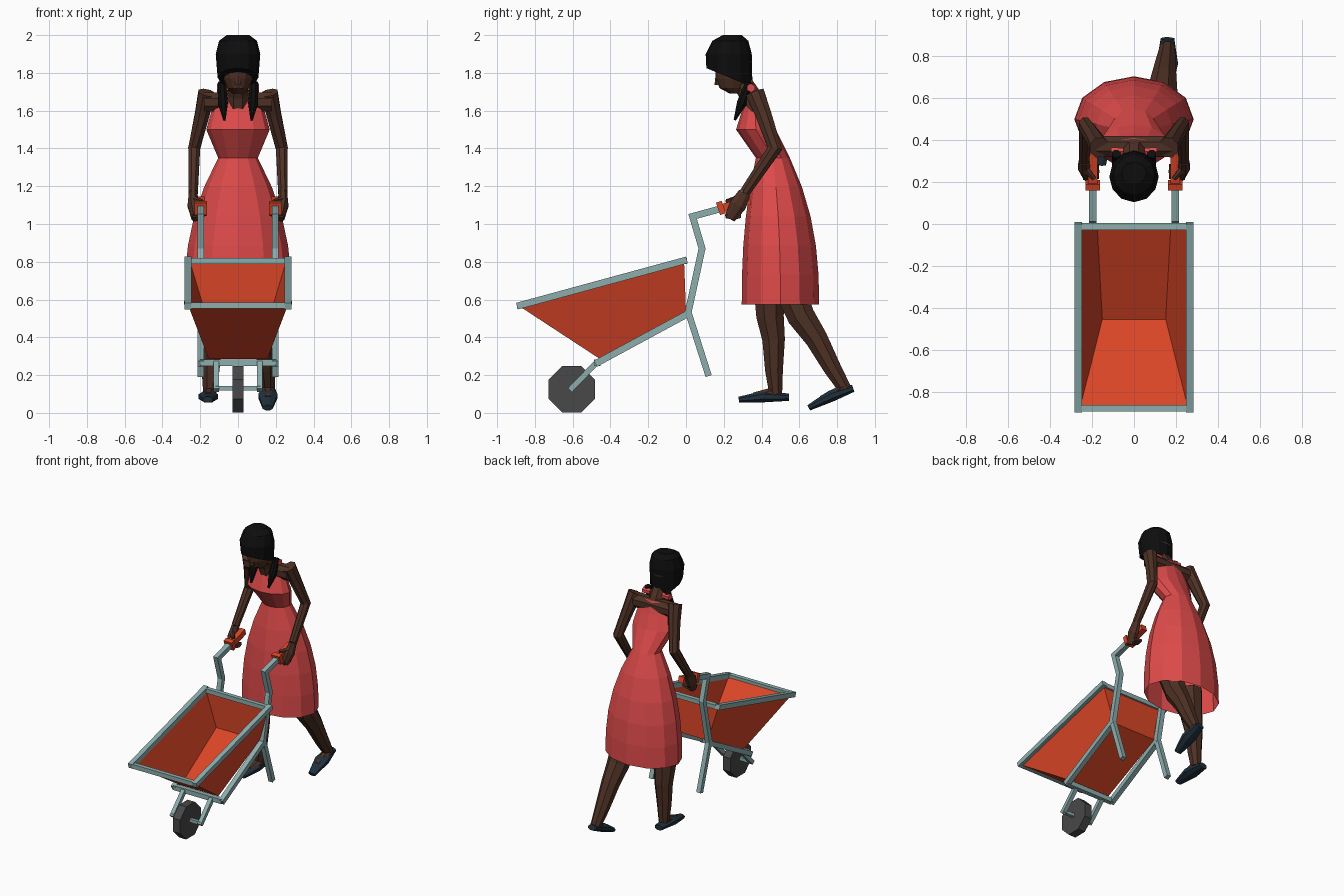
import bpy
import bmesh
import math
from mathutils import Vector

old = bpy.data.objects.get("Cube")
if old:
    bpy.data.objects.remove(old, do_unlink=True)

X_AXIS, Y_AXIS, Z_AXIS = Vector((1, 0, 0)), Vector((0, 1, 0)), Vector((0, 0, 1))
SIDES = (("right", -1), ("left", 1))
BOTH_ENDS = (0, -1)


def material(name, *rgb):
    mat = bpy.data.materials.new(name)
    mat.use_nodes = True
    mat.diffuse_color = (*rgb, 1)
    shader = mat.node_tree.nodes["Principled BSDF"]
    shader.inputs["Base Color"].default_value = (*rgb, 1)
    return mat


skin = material("dark brown skin", .075, .03, .018)
red = material("coral red cloth", .74, .07, .07)
orange = material("orange paint", .7, .06, .02)
steel = material("grey green steel", .27, .42, .42)
rubber = material("dark grey rubber", .065, .065, .065)
black = material("black hair", .004, .004, .004)
navy = material("dark navy leather", .014, .03, .045)


def loft(name, rings, mat, caps=BOTH_ENDS):
    """Join rings of points with faces and close the listed ends."""
    bm = bmesh.new()
    loops = [[bm.verts.new(point) for point in ring] for ring in rings]
    for low, high in zip(loops, loops[1:]):
        for k in range(len(low)):
            bm.faces.new((low[k - 1], low[k], high[k], high[k - 1]))
    for end in caps:
        bm.faces.new(loops[end])
    bmesh.ops.recalc_face_normals(bm, faces=bm.faces[:])
    mesh = bpy.data.meshes.new(name)
    bm.to_mesh(mesh)
    bm.free()
    mesh.materials.append(mat)
    part = bpy.data.objects.new(name, mesh)
    bpy.context.collection.objects.link(part)
    return part


def sweep(name, path, start, end, mat, sides=8, flat=1, swell=0):
    """Tapered bar along a path, with mitred corners."""
    points = [Vector(p) for p in path]
    last = len(points) - 1
    rings = []
    for i, point in enumerate(points):
        before = (point - points[i - 1]).normalized() if i else None
        after = (points[i + 1] - point).normalized() if i < last else before
        before = before or after
        along = (before + after).normalized()
        across = Y_AXIS if abs(along.x) > .9 else X_AXIS
        up = along.cross(across).normalized()
        side = up.cross(along)
        share = i / last
        radius = start + (end - start) * share
        radius *= (1 + swell * math.sin(math.pi * share)) / math.cos(math.pi / sides)
        depth = radius * flat / along.dot(after)
        angles = [math.tau * (k + .5) / sides for k in range(sides)]
        rings.append([point + side * radius * math.cos(a) + up * depth * math.sin(a)
                      for a in angles])
    return loft(name, rings, mat)


def pair(name, path, *args, **options):
    """Sweep the same part on the right and the left."""
    for label, sign in SIDES:
        sweep(f"{label}_{name}", [(sign * x, y, z) for x, y, z in path], *args, **options)


def side_bars(name, x, profile, half, mat=steel):
    pair(name, [(x, y, z) for y, z in profile], half, half, mat, sides=4)


def cross_bar(name, x, y, z, half, mat=steel, sides=4):
    sweep(name, [(-x, y, z), (x, y, z)], half, half, mat, sides=sides)


def oval(z, y, width, depth, tilt=0, sides=12):
    """Level ring, with its back raised by tilt."""
    angles = [math.tau * k / sides for k in range(sides)]
    return [Vector((width * math.cos(a), y + depth * math.sin(a), z + tilt * math.sin(a)))
            for a in angles]


def quad(front, rear):
    """Four corners from half width, y and z of the front and rear edges."""
    return [(sign * x, y, z) for (x, y, z), signs in ((front, (-1, 1)), (rear, (1, -1)))
            for sign in signs]


# Barrow tray with sloping walls
tray_floor = quad((.155, -.455, .285), (.18, 0, .535))
tray_top = quad((.26, -.875, .56), (.26, -.01, .8))
tray = loft("tray", [tray_floor, tray_top], orange, caps=(0,))
shell = tray.modifiers.new("wall thickness", "SOLIDIFY")
shell.thickness = .008

# Tray rim
side_bars("rim", .265, [(-.895, .565), (.005, .81)], .018)
cross_bar("rim_front", .25, -.88, .568, .016)
cross_bar("rim_rear", .25, -.012, .803, .016)

# Barrow frame, stands, fork and wheel
side_bars("frame", .197, [(-.48, .26), (.01, .525), (.085, .87), (.035, 1.04), (.2, 1.085)], .018)
side_bars("stand", .197, [(.01, .54), (.12, .195)], .017)
side_bars("fork", .115, [(-.615, .12), (-.47, .27)], .015)
cross_bar("fork_crossbar", .2, -.47, .266, .017)
cross_bar("axle", .12, -.605, .13, .012)
cross_bar("wheel", .03, -.605, .125, .122, rubber, sides=8)

# Handle grips
side_bars("grip", .197, [(.18, 1.08), (.34, 1.125)], .022, orange)
side_bars("grip_flange", .197, [(.17, 1.08), (.2, 1.09)], .034, orange)

# Dress: skirt narrowing faster near the waist, then the bodice
HEM, WAIST, STEPS = .575, 1.35, 5
dress_rings = []
for step in range(STEPS + 1):
    share = step / STEPS
    narrowing = share ** 2.4
    dress_rings.append(oval(HEM + (WAIST - HEM) * share, .5 - .04 * narrowing,
                            .285 - .18 * narrowing, .205 - .115 * narrowing))
dress_rings += [oval(1.5, .37, .168, .105), oval(1.6, .366, .14, .07),
                oval(1.69, .364, .105, .042)]
loft("dress", dress_rings, red, caps=())

# Shoulders, neck and head
cross_bar("shoulders", .18, .37, 1.645, .05, skin, sides=8)
sweep("neck", [(0, .36, 1.62), (0, .335, 1.69), (0, .27, 1.79)], .06, .05, skin)
loft("face", [oval(1.69, .262, .03, .03), oval(1.72, .247, .058, .07),
              oval(1.77, .25, .078, .092), oval(1.86, .25, .09, .1)], skin)
sweep("nose", [(0, .17, 1.737), (0, .165, 1.8)], .017, .006, skin, sides=6)
cross_bar("lips", .02, .188, 1.722, .008, skin, sides=6)
pair("eye", [(.022, .172, 1.785), (.046, .184, 1.785)], .006, .005, black, sides=4)

# Hair cap, lower at the back, with tied pigtails
loft("hair", [oval(2, .245, .06, .05), oval(1.97, .235, .1, .095),
              oval(1.9, .226, .118, .122), oval(1.775, .23, .108, .122, tilt=-.05)], black)
pair("pigtail", [(.085, .335, 1.75), (.08, .295, 1.64), (.072, .258, 1.55)],
     .02, .006, black, swell=1)
pair("hair_tie", [(.05, .345, 1.72), (.11, .345, 1.72)], .018, .02, red, sides=6)

# Arms and hands closed on the grips
wrist = (.238, .31, 1.165)
pair("arm", [(.165, .365, 1.695), (.19, .41, 1.58), (.232, .47, 1.4), wrist],
     .045, .025, skin, flat=1.1)
pair("hand", [wrist, (.237, .275, 1.1), (.225, .232, 1.03)],
     .022, .02, skin, flat=1.5, swell=.4)
pair("fingers", [(.24, .25, 1.04), (.17, .25, 1.06)], .04, .036, skin, sides=6, flat=.4)
pair("thumb", [(.238, .27, 1.13), (.19, .215, 1.12)], .018, .01, skin, sides=6)


def leg(label, hip, knee, ankle, heel, toe):
    hip, knee, ankle, heel, toe = map(Vector, (hip, knee, ankle, heel, toe))
    calf = knee.lerp(ankle, .3) + Y_AXIS * .01
    shin = knee.lerp(ankle, .7)
    sweep(f"{label}_leg", [hip, knee, calf, shin, ankle], .085, .034, skin)
    sweep(f"{label}_foot", [ankle + Z_AXIS * .01, heel.lerp(toe, .7) + Z_AXIS * .01],
          .036, .03, skin, flat=.8)
    arch = heel.lerp(toe, .5) + Z_AXIS * .01
    sweep(f"{label}_shoe", [heel, arch, toe], .032, .026, navy, flat=.6, swell=.75)


# Forward right leg, and trailing left leg with its heel raised
leg("right", (-.12, .44, .7), (-.135, .445, .51), (-.15, .475, .1),
    (-.155, .545, .083), (-.16, .28, .07))
leg("left", (.12, .53, .7), (.135, .61, .51), (.16, .845, .12),
    (.16, .885, .13), (.157, .65, .027))
